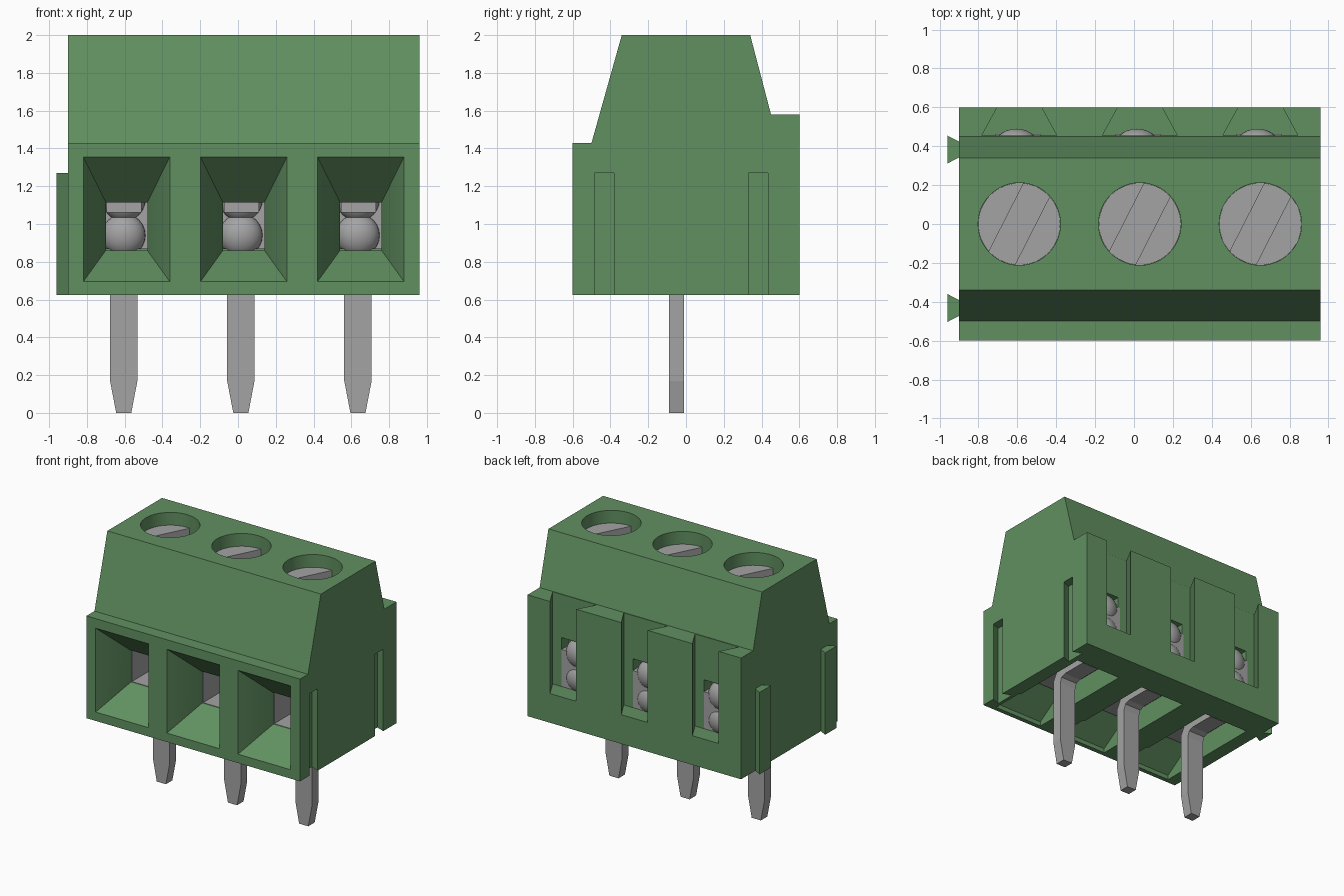
import bpy, bmesh, math
from mathutils import Matrix

cube = bpy.data.objects.get("Cube")
if cube:
    bpy.data.objects.remove(cube, do_unlink=True)


def material(name, rgb):
    m = bpy.data.materials.new(name)
    m.use_nodes = True
    m.diffuse_color = (*rgb, 1)
    m.node_tree.nodes["Principled BSDF"].inputs["Base Color"].default_value = (*rgb, 1)
    return m


GREEN = material("green plastic", (0.12, 0.28, 0.12))
GREY = material("grey metal", (0.37, 0.37, 0.37))


def make(name, bm, mat):
    bmesh.ops.recalc_face_normals(bm, faces=bm.faces)
    me = bpy.data.meshes.new(name)
    bm.to_mesh(me)
    bm.free()
    me.materials.append(mat)
    ob = bpy.data.objects.new(name, me)
    bpy.context.collection.objects.link(ob)
    return ob


def loft(name, *pairs, mat=GREEN):
    """Solids, each joining two matching rings of points."""
    bm = bmesh.new()
    for r0, r1 in pairs:
        a = [bm.verts.new(p) for p in r0]
        b = [bm.verts.new(p) for p in r1]
        n = len(a)
        bm.faces.new(a)
        bm.faces.new(b[::-1])
        for i in range(n):
            bm.faces.new((a[i], b[i], b[(i + 1) % n], a[(i + 1) % n]))
    return make(name, bm, mat)


def prism_x(profile, x0, x1):
    return [(x0, y, z) for y, z in profile], [(x1, y, z) for y, z in profile]


def prism_z(profile, z0, z1):
    return [(x, y, z0) for x, y in profile], [(x, y, z1) for x, y in profile]


def box_rings(x0, x1, y0, y1, z0, z1):
    return prism_x([(y0, z0), (y1, z0), (y1, z1), (y0, z1)], x0, x1)


def rect_xz(cx, hw, z0, z1, y):
    return [(cx - hw, y, z0), (cx + hw, y, z0), (cx + hw, y, z1), (cx - hw, y, z1)]


def cylinder(name, cx, r, z0, z1, mat=GREEN):
    bm = bmesh.new()
    bmesh.ops.create_cone(bm, cap_ends=True, segments=48, radius1=r, radius2=r, depth=z1 - z0,
                          matrix=Matrix.Translation((cx, 0, (z0 + z1) / 2)))
    return make(name, bm, mat)


def ball(name, cx, y, z, r, ry):
    bm = bmesh.new()
    m = Matrix.Translation((cx, y, z)) @ Matrix.Diagonal((r, ry, r, 1)) @ Matrix.Rotation(math.pi / 2, 4, 'X')
    bmesh.ops.create_uvsphere(bm, u_segments=24, v_segments=14, radius=1, matrix=m)
    return make(name, bm, GREY)


def combine(target, tools, op='DIFFERENCE'):
    """Apply booleans and remove the helper objects."""
    for t in tools:
        t.hide_render = True
        mod = target.modifiers.new("cut", 'BOOLEAN')
        mod.operation, mod.object, mod.solver = op, t, 'EXACT'
    dg = bpy.context.evaluated_depsgraph_get()
    me = bpy.data.meshes.new_from_object(target.evaluated_get(dg))
    target.modifiers.clear()
    target.data = me
    for t in tools:
        bpy.data.objects.remove(t, do_unlink=True)


def smooth(ob):
    bpy.ops.object.select_all(action='DESELECT')
    ob.select_set(True)
    bpy.context.view_layer.objects.active = ob
    bpy.ops.object.shade_smooth_by_angle(angle=math.radians(30))


# Housing block with stepped, sloping shoulders
BASE = 0.625
housing = loft("housing", prism_x([(-0.6, BASE), (-0.6, 1.43), (-0.5, 1.43), (-0.34, 2.0),
                                   (0.34, 2.0), (0.45, 1.58), (0.6, 1.58), (0.6, BASE)], -0.9, 0.96))
cuts = []

# Dovetail ribs on one end, matching undercut slots on the other
for label, y in (("front", -0.432), ("back", 0.383)):
    loft(label + "_rib", prism_z([(-0.96, y - 0.072), (-0.96, y + 0.072),
                                  (-0.895, y + 0.038), (-0.895, y - 0.038)], BASE, 1.27))
    cuts.append(loft("slot_cut", prism_z([(0.97, y - 0.048), (0.97, y + 0.048),
                                          (0.89, y + 0.08), (0.89, y - 0.08)], 0.5, 1.27)))

for i, cx in enumerate((-0.59, 0.03, 0.65), 1):
    px = cx - 0.015
    # Wire funnel: tapered mouth extended slightly past the front face
    k = 0.01 / 0.26
    cuts.append(loft("funnel_cut", (
        rect_xz(cx, 0.229 + 0.119 * k, 0.695 - 0.165 * k, 1.355 + 0.24 * k, -0.61),
        rect_xz(cx, 0.11, 0.86, 1.115, -0.34))))
    cuts.append(loft("tunnel_cut", box_rings(cx - 0.11, cx + 0.11, -0.35, -0.25, 0.86, 1.115)))
    # Inner chamber open to the underside, and hollow below the funnel
    cuts.append(loft("chamber_cut", box_rings(cx - 0.2, cx + 0.2, -0.325, 0.36, 0.5, 1.26)))
    cuts.append(loft("under_cut", prism_x([(-0.565, 0.5), (-0.565, 0.66), (-0.34, 0.81),
                                           (-0.3, 0.81), (-0.3, 0.5)], cx - 0.215, cx + 0.215)))
    # Back slot widening inwards, with a window into the chamber
    cuts.append(loft("back_slot_cut", prism_z([(cx - 0.108, 0.61), (cx + 0.108, 0.61),
                                               (cx + 0.193, 0.455), (cx - 0.193, 0.455)], 0.855, 1.7)))
    cuts.append(loft("window_cut", box_rings(cx - 0.115, cx + 0.115, 0.3, 0.5, 0.87, 1.24)))
    # Screw well
    cuts.append(cylinder("well_cut", cx, 0.212, 1.7, 2.1))

    # Slotted screw head
    screw = cylinder(f"screw_{i}", cx, 0.211, 1.69, 1.9, GREY)
    slot = loft("screw_slot_cut", box_rings(-0.3, 0.3, -0.075, 0.075, 1.81, 2.0), mat=GREY)
    slot.data.transform(Matrix.Translation((cx, 0, 0)) @ Matrix.Rotation(math.radians(63), 4, 'Z'))
    combine(screw, [slot])
    smooth(screw)

    # Metal cage around the wire tunnel
    x0, x1 = cx - 0.195, cx + 0.195
    loft(f"cage_{i}",
         box_rings(x0, x1, -0.32, 0.355, 0.80, 0.86),
         box_rings(x0, cx - 0.11, -0.32, 0.355, 0.86, 1.25),
         box_rings(cx + 0.11, x1, -0.32, 0.355, 0.86, 1.25),
         box_rings(cx - 0.11, cx + 0.11, -0.32, 0.355, 1.19, 1.25), mat=GREY)
    loft(f"clamp_bar_{i}", box_rings(cx - 0.105, cx + 0.08, 0.05, 0.3, 1.06, 1.2), mat=GREY)

    # Dimpled contact plate bulging out at the back
    plate = loft(f"contact_plate_{i}", box_rings(px - 0.11, px + 0.125, 0.4, 0.462, 0.86, 1.15), mat=GREY)
    combine(plate, [ball("bulge", px, 0.4, z, 0.115, 0.09) for z in (1.13, 0.94)], 'UNION')
    combine(plate, [ball("dimple", px, 0.39, z, 0.095, 0.08) for z in (1.13, 0.94)])
    smooth(plate)

    # Bent solder pin with tapered tip
    w, t = 0.0725, 0.04
    leg = prism_x([(-0.09, 0.17), (-0.01, 0.17), (-0.01, 0.65), (0.005, 0.69), (0.045, 0.705),
                   (0.25, 0.705), (0.25, 0.785), (0.02, 0.785), (-0.05, 0.76), (-0.09, 0.69)],
                  px - w, px + w)
    tip = ([(px - t, -0.09, 0), (px + t, -0.09, 0), (px + t, -0.01, 0), (px - t, -0.01, 0)],
           [(px - w, -0.09, 0.17), (px + w, -0.09, 0.17), (px + w, -0.01, 0.17), (px - w, -0.01, 0.17)])
    loft(f"pin_{i}", leg, tip, mat=GREY)

combine(housing, cuts)
smooth(housing)
